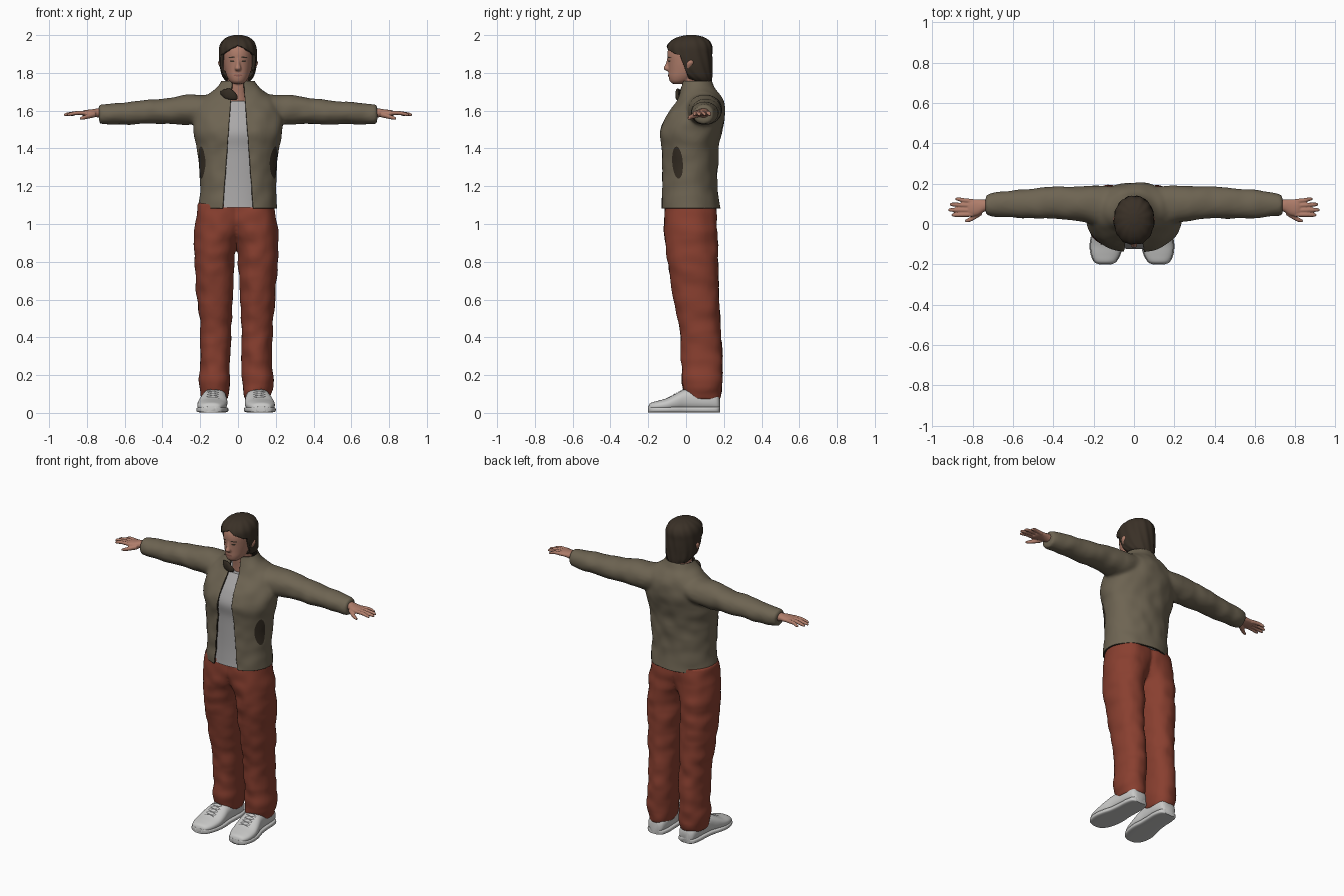
import bpy, bmesh, math
from mathutils import Vector, noise
from mathutils.bvhtree import BVHTree

if "Cube" in bpy.data.objects:
    bpy.data.objects.remove(bpy.data.objects["Cube"])


def mat(name, r, g, b):
    m = bpy.data.materials.new(name)
    m.diffuse_color = (r, g, b, 1)
    m.use_nodes = True
    m.node_tree.nodes["Principled BSDF"].inputs["Base Color"].default_value = m.diffuse_color
    return m


JACKET = mat("jacket olive", .155, .128, .085)
LINING = mat("dark brown lining", .035, .026, .017)
TROUSERS = mat("rust trousers", .25, .05, .029)
SHIRT = mat("grey shirt", .40, .39, .39)
SHOE = mat("shoe white", .58, .58, .57)
LACE = mat("lace grey", .13, .13, .13)
SKIN = mat("skin", .43, .205, .145)
HAIR = mat("hair brown", .042, .030, .020)
LIPS = mat("lips", .28, .11, .085)


def loft(bm, rings, axis, s=1, x0=0, n=36, e=2.1, sub=5, ripple=0):
    """Smooth tube; ring = (position on axis, centre 1, centre 2, radius 1, radius 2)."""
    smooth = []
    R = [Vector(r) for r in rings]
    for i in range(len(R) - 1):
        p0, p1, p2, p3 = R[max(i - 1, 0)], R[i], R[i + 1], R[min(i + 2, len(R) - 1)]
        for k in range(sub):
            t = k / sub
            smooth.append(.5 * (2 * p1 + (p2 - p0) * t + (2 * p0 - 5 * p1 + 4 * p2 - p3) * t * t
                                + (3 * p1 - p0 - 3 * p2 + p3) * t ** 3))
    smooth.append(R[-1])
    o1, o2 = [k for k in range(3) if k != axis]
    loops = []
    for r in smooth:
        loop = []
        for j in range(n):
            a = 2 * math.pi * j / n
            c, d = math.cos(a), math.sin(a)
            f = 1 + ripple * math.sin(a * 13 + r[0] * 25)
            p = [0, 0, 0]
            p[axis] = r[0]
            p[o1] = r[1] + r[3] * f * math.copysign(abs(c) ** (2 / e), c)
            p[o2] = r[2] + r[4] * f * math.copysign(abs(d) ** (2 / e), d)
            loop.append(bm.verts.new((s * p[0] + x0, p[1], p[2])))
        loops.append(loop)
    for A, B in zip(loops, loops[1:]):
        for j in range(n):
            bm.faces.new((A[j], A[(j + 1) % n], B[(j + 1) % n], B[j]))
    bm.faces.new(loops[0])
    bm.faces.new(loops[-1][::-1])


def smooth_shade(ob, angle=50):
    bpy.ops.object.select_all(action='DESELECT')
    ob.select_set(True)
    bpy.context.view_layer.objects.active = ob
    bpy.ops.object.shade_smooth_by_angle(angle=math.radians(angle))


def make(name, bm, *mats):
    bmesh.ops.recalc_face_normals(bm, faces=bm.faces[:])
    me = bpy.data.meshes.new(name)
    bm.to_mesh(me)
    bm.free()
    ob = bpy.data.objects.new(name, me)
    bpy.context.collection.objects.link(ob)
    for m in mats:
        me.materials.append(m)
    smooth_shade(ob)
    return ob


def blend(ob, voxel, steps, folds=0):
    """Fuse overlapping lofts into one soft skin, with slight cloth folds."""
    mats = list(ob.data.materials)
    r = ob.modifiers.new("fuse", 'REMESH')
    r.mode, r.voxel_size = 'VOXEL', voxel
    sm = ob.modifiers.new("soften", 'SMOOTH')
    sm.factor, sm.iterations = .5, steps
    me = bpy.data.meshes.new_from_object(ob.evaluated_get(bpy.context.evaluated_depsgraph_get()))
    ob.modifiers.clear()
    ob.data = me
    me.materials.clear()
    for m in mats:
        me.materials.append(m)
    if folds:
        moves = [v.normal * folds * noise.noise(Vector((v.co.x * 14, v.co.y * 8, v.co.z * 14)))
                 for v in me.vertices]
        for v, d in zip(me.vertices, moves):
            v.co += d
    smooth_shade(ob)


def carve(ob, planes, unwanted):
    """Cut clean edges along planes, then delete faces by rule."""
    bm = bmesh.new()
    bm.from_mesh(ob.data)
    for co, no in planes:
        bmesh.ops.bisect_plane(bm, geom=bm.verts[:] + bm.edges[:] + bm.faces[:],
                               plane_co=co, plane_no=no)
    bad = [f for f in bm.faces if unwanted(*f.calc_center_median())]
    bmesh.ops.delete(bm, geom=bad, context='FACES')
    bm.to_mesh(ob.data)
    bm.free()


def patch(bm, target, c, u, v, d, lift=.003):
    """Thin oval plate projected on the target along d."""
    tree = BVHTree.FromObject(target, bpy.context.evaluated_depsgraph_get())
    c, u, v, d = map(Vector, (c, u, v, d))

    def put(p):
        hit = tree.ray_cast(p, d)[0]
        return bm.verts.new((hit if hit else p) - d * lift)
    mid, last, n = put(c), None, 24
    for r in (.35, .7, 1):
        ring = [put(c + r * (u * math.cos(2 * math.pi * j / n) + v * math.sin(2 * math.pi * j / n)))
                for j in range(n)]
        for j in range(n):
            k = (j + 1) % n
            bm.faces.new((last[j], ring[j], ring[k], last[k]) if last else (mid, ring[j], ring[k]))
        last = ring


# Jacket: torso and sleeves fused, then opened at front, hem and collar
torso = [(1.05, 0, .02, .21, .162), (1.12, 0, .019, .206, .158), (1.2, 0, .017, .202, .151),
         (1.3, 0, .018, .207, .150), (1.4, 0, .02, .217, .153), (1.48, 0, .023, .234, .166),
         (1.55, 0, .042, .236, .16), (1.6, 0, .058, .226, .146), (1.65, 0, .072, .2, .125),
         (1.69, 0, .07, .152, .108), (1.72, 0, .06, .112, .092), (1.76, 0, .055, .087, .077),
         (1.79, 0, .055, .083, .074)]
sleeve = [(.05, .09, 1.62, .09, .065), (.18, .095, 1.606, .097, .078), (.25, .1, 1.605, .088, .079),
          (.4, .105, 1.598, .08, .066), (.55, .1, 1.588, .072, .061), (.65, .098, 1.584, .064, .057),
          (.72, .095, 1.58, .054, .052), (.738, .095, 1.58, .05, .049)]
bm = bmesh.new()
loft(bm, torso, 2, n=48)
for s in (-1, 1):
    loft(bm, sleeve, 0, s)
jacket = make("jacket", bm, JACKET, LINING)
blend(jacket, .01, 5, .006)
slope = .0755
carve(jacket, [((0, 0, 1.083), (0, 0, 1)), ((0, 0, 1.757), (0, 0, 1)),
               ((.08, 0, 1.1), (1, 0, slope)), ((-.08, 0, 1.1), (-1, 0, slope))],
      lambda x, y, z: z < 1.083 or z > 1.757 or (y < .02 and abs(x) < .08 - slope * (z - 1.1)))
sol = jacket.modifiers.new("thickness", 'SOLIDIFY')
sol.thickness, sol.offset = .01, -1
sol.material_offset = sol.material_offset_rim = 1

# Pockets and turned collar flap
bm = bmesh.new()
for s in (-1, 1):
    patch(bm, jacket, (s * .4, -.045, 1.325), (0, .028, 0), (0, -.006, .085), (-s, 0, 0))
make("pockets", bm, LINING)
bm = bmesh.new()
loft(bm, [(-.092, -.018, 1.695, .005, .008), (-.07, -.036, 1.69, .009, .024),
          (-.04, -.046, 1.687, .01, .029), (-.015, -.046, 1.676, .009, .02),
          (-.002, -.04, 1.67, .005, .008)], 0, n=20)
make("collar_flap", bm, LINING)

# Shirt under the jacket
bm = bmesh.new()
loft(bm, [(max(z, 1.088), x, y, a * .9, b - .018) for z, x, y, a, b in torso[:9]], 2)
make("shirt", bm, SHIRT)

# Trousers, ring = (z, inner x, outer x, front y, back y)
leg = [(.07, .045, .178, .0, .175), (.1, .035, .188, -.012, .184), (.15, .032, .196, -.02, .192),
       (.3, .03, .19, -.025, .192), (.45, .025, .19, -.037, .182), (.6, .02, .206, -.065, .174),
       (.75, .013, .217, -.09, .171), (.88, .004, .222, -.107, .167), (.95, -.03, .222, -.113, .163),
       (1.03, -.06, .214, -.114, .162), (1.11, -.06, .2, -.11, .16)]
bm = bmesh.new()
for s in (-1, 1):
    loft(bm, [(z, (i + o) / 2, (f + b) / 2, (o - i) / 2, (b - f) / 2) for z, i, o, f, b in leg],
         2, s, -.01, e=2.2)
trousers = make("trousers", bm, TROUSERS)
blend(trousers, .009, 4, .008)

# Shoes with soles and laces, ring = (y, centre x, half width, height)
last = [(-.2, .133, .025, .03), (-.188, .133, .05, .05), (-.15, .131, .07, .062),
        (-.1, .127, .078, .076), (-.05, .121, .075, .102), (0, .116, .066, .125),
        (.06, .112, .063, .128), (.12, .11, .062, .12), (.165, .11, .052, .1), (.18, .11, .032, .07)]
for s, side in ((-1, "right"), (1, "left")):
    bm = bmesh.new()
    loft(bm, [(y, x, h / 2 + .005, w, h / 2 - .003) for y, x, w, h in last], 1, s, -.01, e=2.4)
    loft(bm, [(y, x, .017, w + .005, .016) for y, x, w, h in last], 1, s, -.01, e=4)
    shoe = make(side + "_shoe", bm, SHOE)
    bm = bmesh.new()
    for k in range(5):
        y = -.095 + k * .02
        for t in (-1, 1):
            patch(bm, shoe, (s * .122 - .01, y, .3), (.036, t * .008, 0), (0, .0035, 0), (0, 0, -1))
    make(side + "_laces", bm, LACE)

# Hands: palm, four fingers and thumb fused
for s, side in ((-1, "right"), (1, "left")):
    bm = bmesh.new()
    loft(bm, [(.70, .095, 1.585, .03, .026), (.74, .092, 1.588, .03, .024),
              (.775, .083, 1.588, .04, .019), (.81, .08, 1.587, .042, .016),
              (.826, .08, 1.586, .036, .011)], 0, s, n=24)
    for y0, y1, tip in ((.113, .124, .887), (.091, .097, .914), (.068, .070, .921), (.047, .045, .905)):
        loft(bm, [(.8, y0, 1.587, .011, .012), (.85, (y0 + y1) / 2, 1.588, .0105, .0105),
                  (tip - .015, y1, 1.581, .0095, .009), (tip, y1, 1.577, .005, .005)], 0, s, n=14)
    loft(bm, [(.755, .062, 1.58, .018, .015), (.785, .04, 1.572, .015, .013),
              (.815, .022, 1.564, .012, .011), (.838, .014, 1.558, .006, .006)], 0, s, n=14)
    blend(make(side + "_hand", bm, SKIN), .004, 2)

# Head, neck, nose and ears fused
bm = bmesh.new()
loft(bm, [(1.742, 0, -.048, .024, .022), (1.755, 0, -.033, .043, .052), (1.78, 0, -.016, .058, .076),
          (1.81, 0, 0, .068, .093), (1.85, 0, .01, .076, .105), (1.9, 0, .012, .079, .111),
          (1.94, 0, .012, .075, .101), (1.97, 0, .012, .058, .074), (1.984, 0, .012, .03, .038)], 2)
loft(bm, [(1.6, 0, .062, .07, .07), (1.68, 0, .05, .058, .062), (1.74, 0, .042, .056, .06),
          (1.8, 0, .04, .055, .055)], 2)
loft(bm, [(1.875, 0, -.088, .008, .012), (1.845, 0, -.094, .011, .015), (1.824, 0, -.1, .017, .02),
          (1.811, 0, -.094, .013, .012)], 2, n=16)
for s in (-1, 1):
    loft(bm, [(1.812, .077, .012, .006, .007), (1.83, .084, .016, .013, .015),
              (1.855, .09, .022, .016, .02), (1.875, .086, .024, .008, .01)], 2, s, n=16)
head = make("head", bm, SKIN)
blend(head, .005, 3)
head.location.x = 0

# Eyes, brows and mouth as thin plates
bm = bmesh.new()
for s in (-1, 1):
    patch(bm, head, (s * .031, -.3, 1.862), (.012, 0, 0), (0, 0, .0045), (0, 1, 0), .002)
    patch(bm, head, (s * .033, -.3, 1.882), (.018, 0, -s * .002), (0, 0, .0035), (0, 1, 0))
make("eyes_and_brows", bm, HAIR)
bm = bmesh.new()
patch(bm, head, (0, -.3, 1.787), (.023, 0, 0), (0, 0, .0055), (0, 1, 0))
make("mouth", bm, LIPS)

# Hair: rippled cap with the face opening carved out under a parted fringe
bm = bmesh.new()
loft(bm, [(1.755, 0, .08, .062, .056), (1.78, 0, .06, .082, .078), (1.82, 0, .035, .094, .104),
          (1.86, 0, .022, .099, .118), (1.9, 0, .018, .1, .121), (1.94, 0, .018, .097, .12),
          (1.97, 0, .022, .082, .101), (1.99, 0, .025, .055, .067), (2.0, 0, .028, .02, .025)],
     2, n=78, ripple=.018)
hair = make("hair", bm, HAIR)
carve(hair, [((0, -.035, 1.9), (0, 1, .375)), ((0, 0, 1.95), (.6, 0, 1)), ((0, 0, 1.95), (-.6, 0, 1))],
      lambda x, y, z: y + .035 + .375 * (z - 1.9) < 0 and z - 1.95 + .6 * abs(x) < 0)
sol = hair.modifiers.new("thickness", 'SOLIDIFY')
sol.thickness, sol.offset = .018, -1
